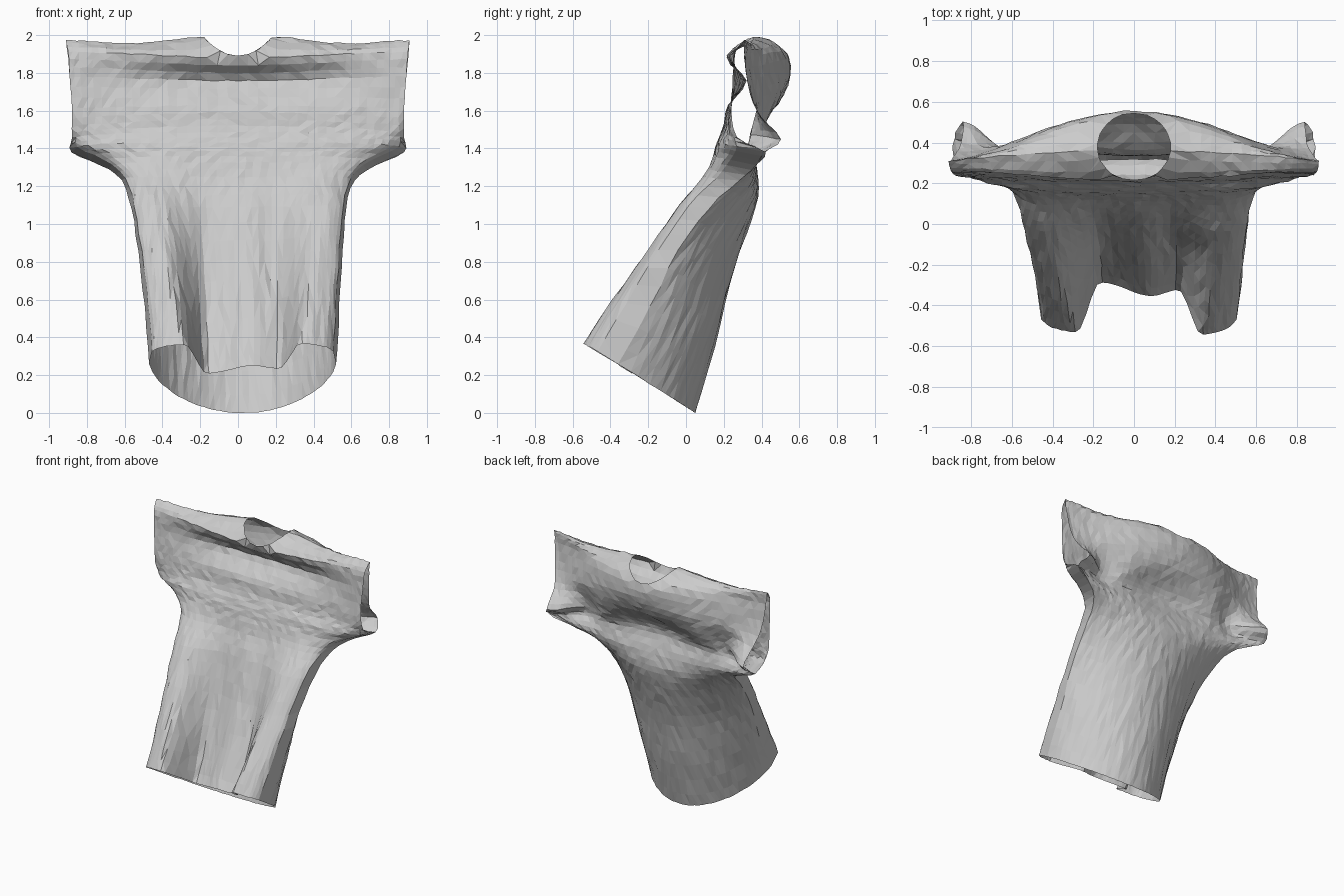
import bpy
import bmesh
import math
import random
from mathutils import Vector

random.seed(4)
cube = bpy.data.objects.get("Cube")
if cube:
    bpy.data.objects.remove(cube, do_unlink=True)

COLUMNS = 40
STEPS = 3

# Side seam from hem to underarm, as (x, y, z)
seam = [(.495, -.36, .26), (.515, -.19, .56), (.54, -.04, .86), (.57, .12, 1.08),
        (.615, .28, 1.23), (.73, .37, 1.31), (.88, .42, 1.38)]
shoulder_tip = (.91, .31, 1.98)

# Sleeve opening edges, from underarm to shoulder
front_cuff = [(.88, .27, 1.46), (.88, .24, 1.61), (.89, .25, 1.78), (.90, .26, 1.91)]
back_cuff = [(.84, .51, 1.45), (.85, .40, 1.57), (.88, .34, 1.69), (.90, .31, 1.88)]

# Centre lines of the two panels, as (y, z)
front_mid = [(-.545, .37), (-.40, .6), (-.22, .86), (-.06, 1.1), (.07, 1.25), (.14, 1.36),
             (.165, 1.43), (.2, 1.52), (.225, 1.63), (.32, 1.76), (.215, 1.88), (.36, 2.0)]
back_mid = [(.05, .0), (.15, .35), (.23, .68), (.32, .95), (.38, 1.14), (.375, 1.28),
            (.335, 1.42), (.365, 1.52), (.49, 1.64), (.55, 1.78), (.53, 1.92), (.36, 2.0)]


def sample(points, v):
    """Smooth curve through the points at row v."""
    last = len(points) - 1
    i = min(int(v), last - 1)
    t = v - i
    a, b, c, d = (Vector(points[max(0, min(last, k))]) for k in range(i - 1, i + 3))
    return (b * 2 + (c - a) * t + (a * 2 - b * 5 + c * 4 - d) * t ** 2
            + (b * 3 - a - c * 3 + d) * t ** 3) / 2


def smooth(low, high, value):
    t = max(0, min(1, (value - low) / (high - low)))
    return t * t * (3 - 2 * t)


def bump(value, centre, width):
    return math.exp(-((value - centre) / width) ** 2)


def panel_point(edge, mid, is_front, v, s):
    """Point of a panel at row v and sideways position s from -1 to 1."""
    top = len(edge) - 1
    e, m = sample(edge, v), sample(mid, v)
    arch = max(0, 1 - s * s)
    blend = max(0, v - top + 1)
    if is_front:
        # Boxy below the arms, a soft drape across the chest
        weight = max(0, 1 - s ** 4) ** .25
        weight += (arch ** 2 - weight) * smooth(6, 9, v)
    else:
        weight = arch ** (.65 + .13 * v)
    weight += (arch - weight) * blend
    x = e.x * s
    y = e.y + (m.x - e.y) * weight
    z = e.z + (m.y - e.z) * weight
    low = 1 - smooth(0, 4, v)

    if is_front:
        # Valley between the two hanging folds
        fade = 1 - smooth(.3, 5.5, v)
        soft = .06 + .035 * v
        middle = .25 + .02 * v
        valley = 1 - smooth(middle - soft, middle + soft, abs(x))
        depth = (.245 - .05 * x - .05 * bump(x, .04, .12)) * valley * fade
        depth -= .03 * x * arch * low
        y += depth
        z -= depth * .62 * low
    else:
        # Hollow behind each armhole
        y -= .12 * bump(abs(s), .72, .17) * bump(v, 7.0, 1.1)
    # Slack along the shoulders
    z -= .035 * blend * bump(abs(s), .62, .3)
    x += .025 * low
    return Vector((x, y, z))


def add_panel(bm, edge, mid, is_front):
    rows = (len(edge) - 1) * STEPS
    grid = []
    for r in range(rows + 1):
        line = []
        for c in range(COLUMNS + 1):
            u = 2 * c / COLUMNS - 1
            s = .6 * u + .4 * math.sin(u * math.pi / 2)
            line.append(bm.verts.new(panel_point(edge, mid, is_front, r / STEPS, s)))
        grid.append(line)
    for r in range(rows):
        for c in range(COLUMNS):
            quad = [grid[r][c], grid[r][c + 1], grid[r + 1][c + 1], grid[r + 1][c]]
            bm.faces.new(quad if is_front else quad[::-1])


def neck_distance(p):
    """One on the rim of the oval neck opening, less inside it."""
    return math.hypot(p.co.x / .18, (p.co.y - .38) / .165)


# Shirt: front and back panels sewn at the sides and shoulders
bm = bmesh.new()
add_panel(bm, seam + front_cuff + [shoulder_tip], front_mid, True)
add_panel(bm, seam + back_cuff + [shoulder_tip], back_mid, False)
bmesh.ops.remove_doubles(bm, verts=bm.verts, dist=.0005)

# Oval neck opening with an even, dipping rim
inside = [p for p in bm.verts if p.co.z > 1.86 and neck_distance(p) < .95]
bmesh.ops.delete(bm, geom=inside, context='VERTS')
for p in bm.verts:
    if p.is_boundary and p.co.z > 1.75 and abs(p.co.x) < .35:
        scale = 1 / neck_distance(p)
        p.co.x *= scale
        p.co.y = .38 + (p.co.y - .38) * scale
        p.co.z = 1.89 + .1 * (p.co.x / .18) ** 2

# Small irregular creases in the cloth
for p in bm.verts:
    size = .002 if p.is_boundary else .004
    p.co += Vector([random.uniform(-size, size) for _ in range(3)])
    p.co.z = max(0, p.co.z)
bmesh.ops.triangulate(bm, faces=bm.faces)

mesh = bpy.data.meshes.new("shirt")
bm.to_mesh(mesh)
bm.free()
shirt = bpy.data.objects.new("shirt", mesh)
bpy.context.collection.objects.link(shirt)

# Plain grey cloth
cloth = bpy.data.materials.new("grey cloth")
cloth.use_nodes = True
colour = (.6, .6, .6, 1)
cloth.diffuse_color = colour
cloth.node_tree.nodes["Principled BSDF"].inputs["Base Color"].default_value = colour
mesh.materials.append(cloth)
